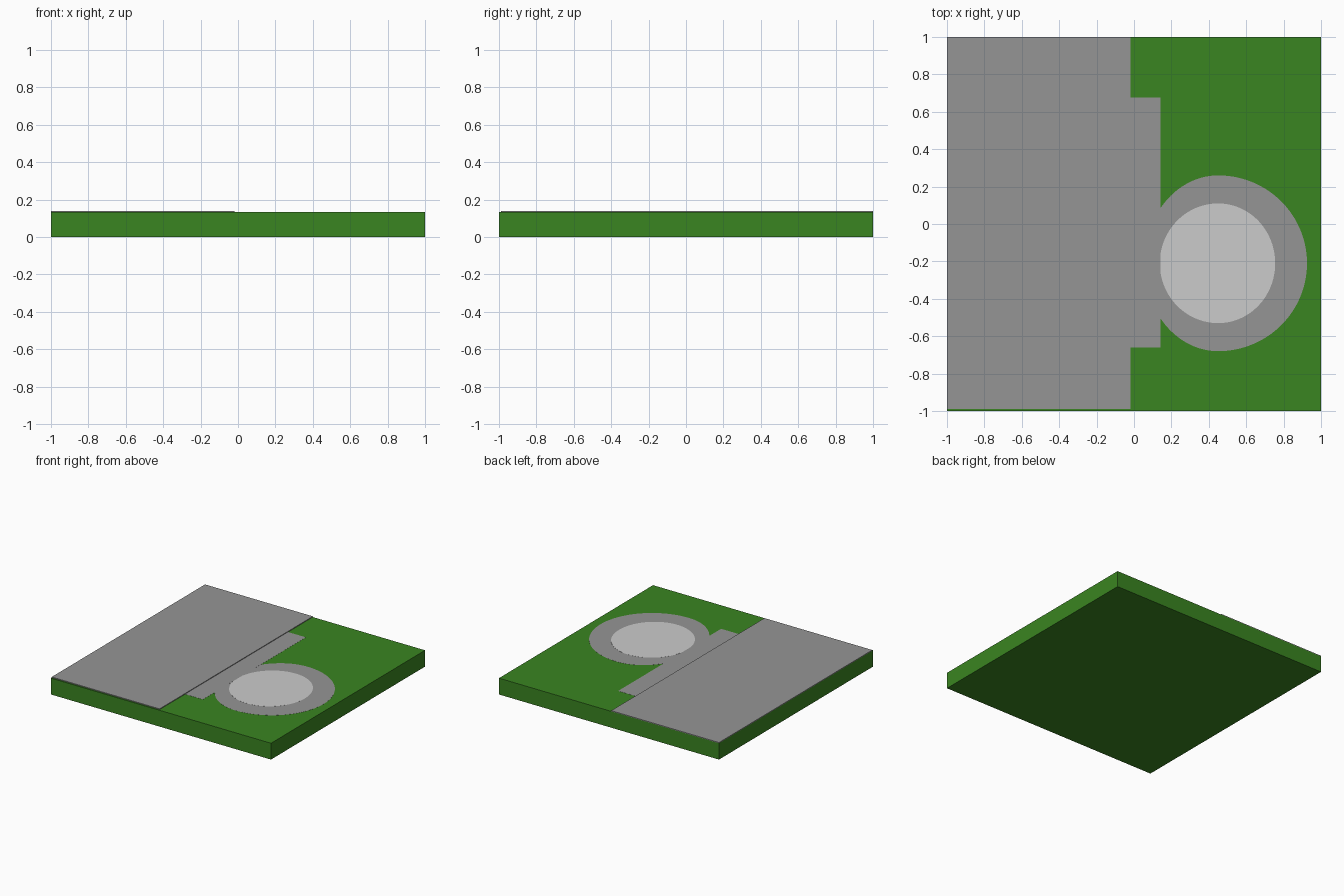
import bpy, bmesh, math

if "Cube" in bpy.data.objects:
    bpy.data.objects.remove(bpy.data.objects["Cube"])

GREEN_TOP = 0.134
STRIP_EDGE = 0.143
CX, CY = 0.45, -0.21


def make_material(name, color):
    mat = bpy.data.materials.new(name)
    mat.diffuse_color = color
    mat.use_nodes = True
    mat.node_tree.nodes["Principled BSDF"].inputs["Base Color"].default_value = mat.diffuse_color
    return mat


def extrude_outline(name, points, z0, z1, mat=None):
    bm = bmesh.new()
    base = bm.faces.new([bm.verts.new((x, y, z0)) for x, y in points])
    top = bmesh.ops.extrude_face_region(bm, geom=[base])["geom"]
    bmesh.ops.translate(bm, vec=(0, 0, z1 - z0),
                        verts=[v for v in top if isinstance(v, bmesh.types.BMVert)])
    bmesh.ops.recalc_face_normals(bm, faces=bm.faces)
    mesh = bpy.data.meshes.new(name)
    bm.to_mesh(mesh)
    bm.free()
    obj = bpy.data.objects.new(name, mesh)
    bpy.context.collection.objects.link(obj)
    if mat:
        mesh.materials.append(mat)
    return obj


def rect(x0, x1, y0, y1):
    return [(x0, y0), (x1, y0), (x1, y1), (x0, y1)]


def cut_oval(right, left, height, n=128):
    # Oval with separate left and right radii, cut straight at the strip edge
    limit = math.acos(max(-1.0, (STRIP_EDGE - CX) / left))
    pts = []
    for i in range(n + 1):
        a = -limit + 2 * limit * i / n
        r = right if math.cos(a) >= 0 else left
        pts.append((CX + r * math.cos(a), CY + height * math.sin(a)))
    return pts


green = make_material("grass_green", (0.042, 0.233, 0.015, 1))
grey = make_material("paving_grey", (0.30, 0.30, 0.30, 1))

# Grass base
extrude_outline("grass_base", rect(-1, 1, -1, 1), 0, GREEN_TOP, green)

# Raised paved slab on the left, slightly set back at the front
extrude_outline("paved_slab", rect(-1, -0.02, -0.99, 1), GREEN_TOP - 0.002, 0.14, grey)

# Connecting strip along the slab
extrude_outline("paved_strip", rect(-0.02, STRIP_EDGE, -0.66, 0.677),
                GREEN_TOP - 0.002, 0.1348, grey)

# Round plaza with a lighter centre
extrude_outline("plaza_ring", cut_oval(0.475, 0.396, 0.47), GREEN_TOP - 0.002, 0.1346, grey)
extrude_outline("plaza_centre", cut_oval(0.305, 0.312, 0.32), GREEN_TOP - 0.001, 0.1351)
